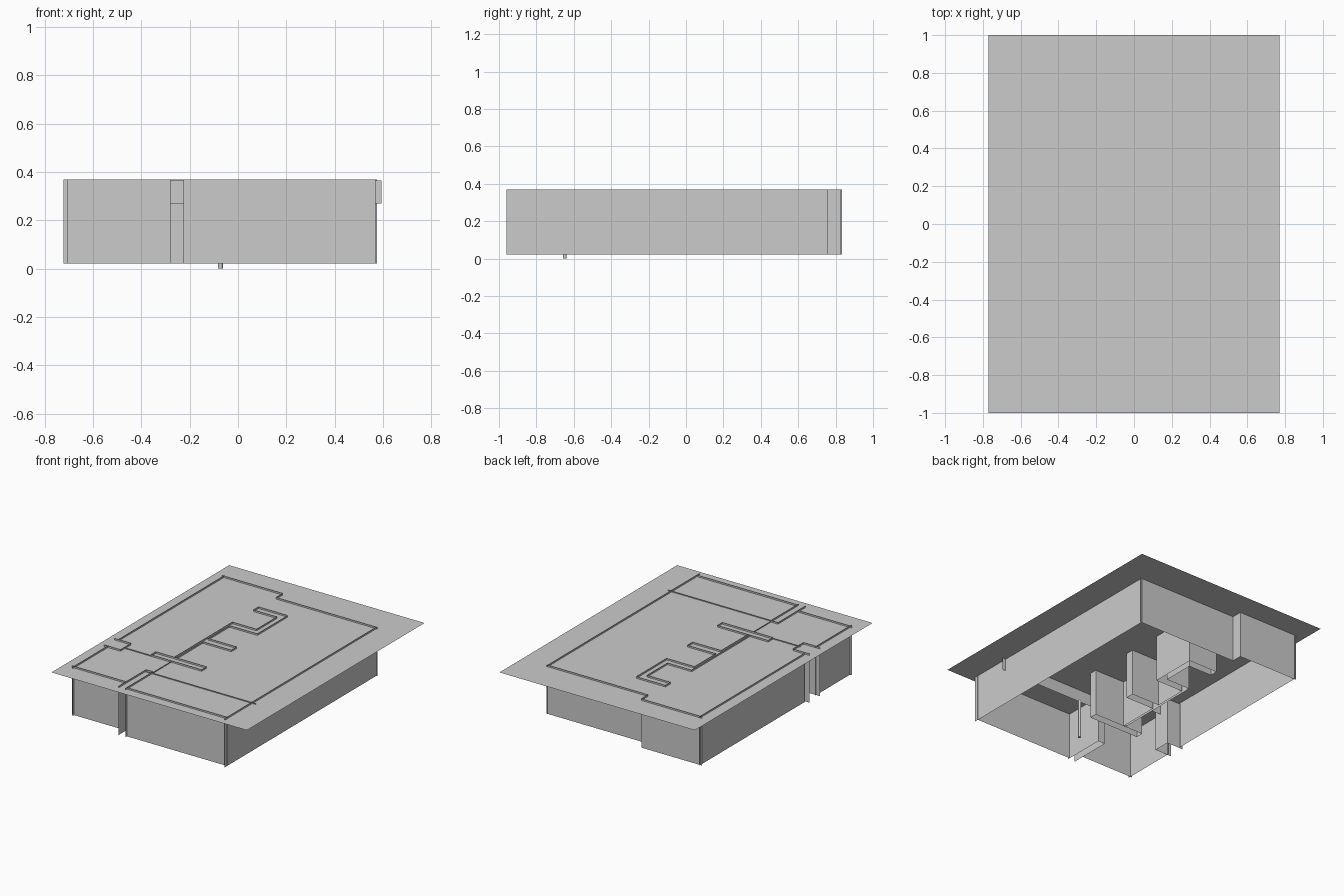
import bpy, bmesh

if "Cube" in bpy.data.objects:
    bpy.data.objects.remove(bpy.data.objects["Cube"])

Z0, Z1 = 0.022, 0.37      # wall bottom and top
ZP = 0.358                # slab level
ZB, ZT = 0.27, 0.365      # beam bottom and top


def make(name, fill):
    me = bpy.data.meshes.new(name)
    ob = bpy.data.objects.new(name, me)
    bpy.context.collection.objects.link(ob)
    bm = bmesh.new()
    fill(bm)
    bm.to_mesh(me)
    bm.free()
    return ob


def wall(name, path, z0=Z0, z1=Z1, closed=False):
    """Thin sheet wall standing on a plan path."""
    def fill(bm):
        lo = [bm.verts.new((x, y, z0)) for x, y in path]
        hi = [bm.verts.new((x, y, z1)) for x, y in path]
        n = len(path)
        for i in range(n if closed else n - 1):
            j = (i + 1) % n
            bm.faces.new((lo[i], lo[j], hi[j], hi[i]))
    return make(name, fill)


# flat slab
def slab(bm):
    bm.faces.new([bm.verts.new((x, y, ZP)) for x, y in
                  ((-0.77, -1), (0.77, -1), (0.77, 1), (-0.77, 1))])


make("slab", slab)

# outer walls, ends slightly overshooting the corners
wall("right_wall", [(0.565, -0.96), (0.565, 0.758)])
wall("back_wall", [(0.575, 0.75), (-0.225, 0.75), (-0.225, 0.825), (-0.705, 0.825)])
wall("left_wall_rear", [(-0.69, 0.833), (-0.69, -0.35)])
wall("left_wall_front", [(-0.69, -0.47), (-0.69, -0.88)])
wall("front_wall_left", [(-0.705, -0.86), (-0.28, -0.86)])
wall("front_wall_right", [(0.568, -0.93), (-0.225, -0.93)])

# side niche
wall("niche", [(-0.722, -0.36), (-0.59, -0.36), (-0.59, -0.48), (-0.722, -0.48)])

# entry recess
wall("entry_recess", [(-0.28, -0.945), (-0.28, -0.635), (-0.225, -0.635),
                      (-0.225, -0.945)])

# inner partitions
wall("cross_partition", [(-0.385, -0.43), (0.015, -0.43), (0.015, -0.375),
                         (-0.385, -0.375)], closed=True)
wall("spine_wall", [(-0.225, -0.375), (-0.225, -0.075), (0.0, -0.075), (0.0, -0.015),
                    (-0.225, -0.015), (-0.225, 0.225), (-0.005, 0.225), (-0.005, 0.567),
                    (-0.235, 0.567), (-0.235, 0.51), (-0.05, 0.51), (-0.05, 0.28),
                    (-0.24, 0.28), (-0.24, -0.375)])

# beams
wall("front_beam", [(-0.28, -0.645), (0.593, -0.645)], ZB, ZT)
wall("entry_beam", [(-0.225, -0.635), (-0.225, -0.43)], ZB, ZT)
wall("niche_beam", [(-0.60, -0.43), (-0.385, -0.43)], ZB, ZT)


# round post under the front beam
def post(bm):
    bmesh.ops.create_cone(bm, cap_ends=True, segments=16, radius1=0.01,
                          radius2=0.01, depth=0.28)
    bmesh.ops.translate(bm, vec=(-0.073, -0.648, 0.14), verts=bm.verts)


make("post", post)
